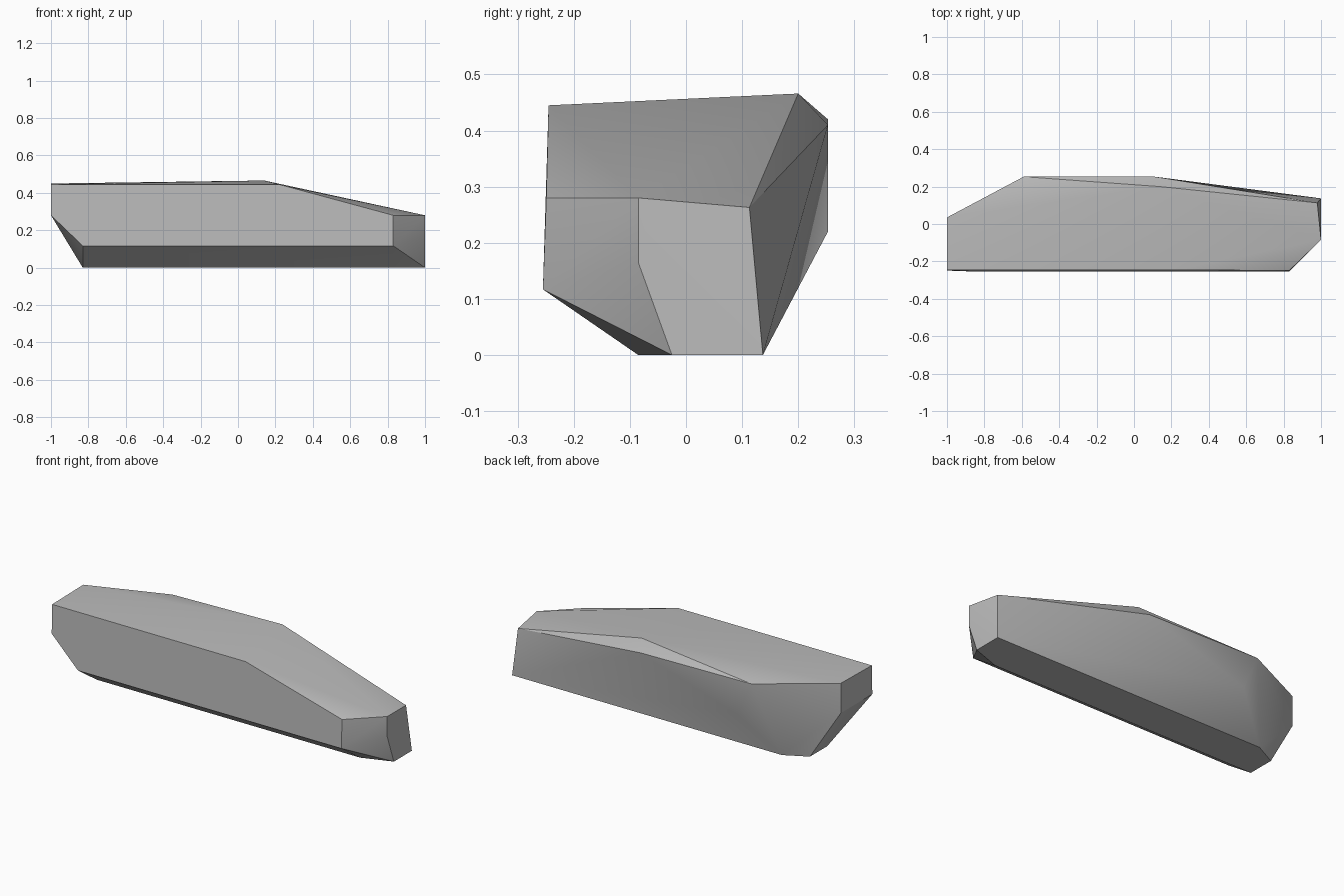
import bpy
import bmesh
import math

cube = bpy.data.objects.get("Cube")
if cube:
    bpy.data.objects.remove(cube, do_unlink=True)

# Single stone colour
stone = bpy.data.materials.new("stone_grey")
stone.use_nodes = True
grey = (0.5, 0.5, 0.5, 1)
stone.diffuse_color = grey
stone.node_tree.nodes["Principled BSDF"].inputs["Base Color"].default_value = grey

# Corner points of the faceted slab, grouped by side
front = [(-1, -.245, .445), (.22, -.245, .445), (.83, -.249, .28),
         (.83, -.255, .117), (-.83, -.255, .117), (-1, -.249, .28)]
right_end = [(1, -.085, .28), (1, -.085, .165), (1, -.025, 0),
             (1, .137, 0), (.98, .113, .263)]
left_end = [(-1, .035, .45), (-1, .035, .28)]
back = [(-.59, .253, .42), (.11, .253, .41), (-.5, .253, .22)]
ridge = [(.14, .2, .466)]
base = [(-.83, -.085, 0), (.83, -.085, 0), (-.83, .07, 0), (-.7, .137, 0)]

# Wrap the corners in a skin and merge coplanar facets
bm = bmesh.new()
for co in front + right_end + left_end + back + ridge + base:
    bm.verts.new(co)
bmesh.ops.convex_hull(bm, input=bm.verts)
bmesh.ops.dissolve_limit(bm, angle_limit=math.radians(1.5),
                         verts=bm.verts, edges=bm.edges)
bmesh.ops.recalc_face_normals(bm, faces=bm.faces)

mesh = bpy.data.meshes.new("rock_slab")
bm.to_mesh(mesh)
bm.free()
mesh.materials.append(stone)
rock = bpy.data.objects.new("rock_slab", mesh)
bpy.context.collection.objects.link(rock)

# Soft shading across shallow facets, crisp at the main edges
bpy.context.view_layer.objects.active = rock
rock.select_set(True)
bpy.ops.object.shade_smooth_by_angle(angle=math.radians(30))
